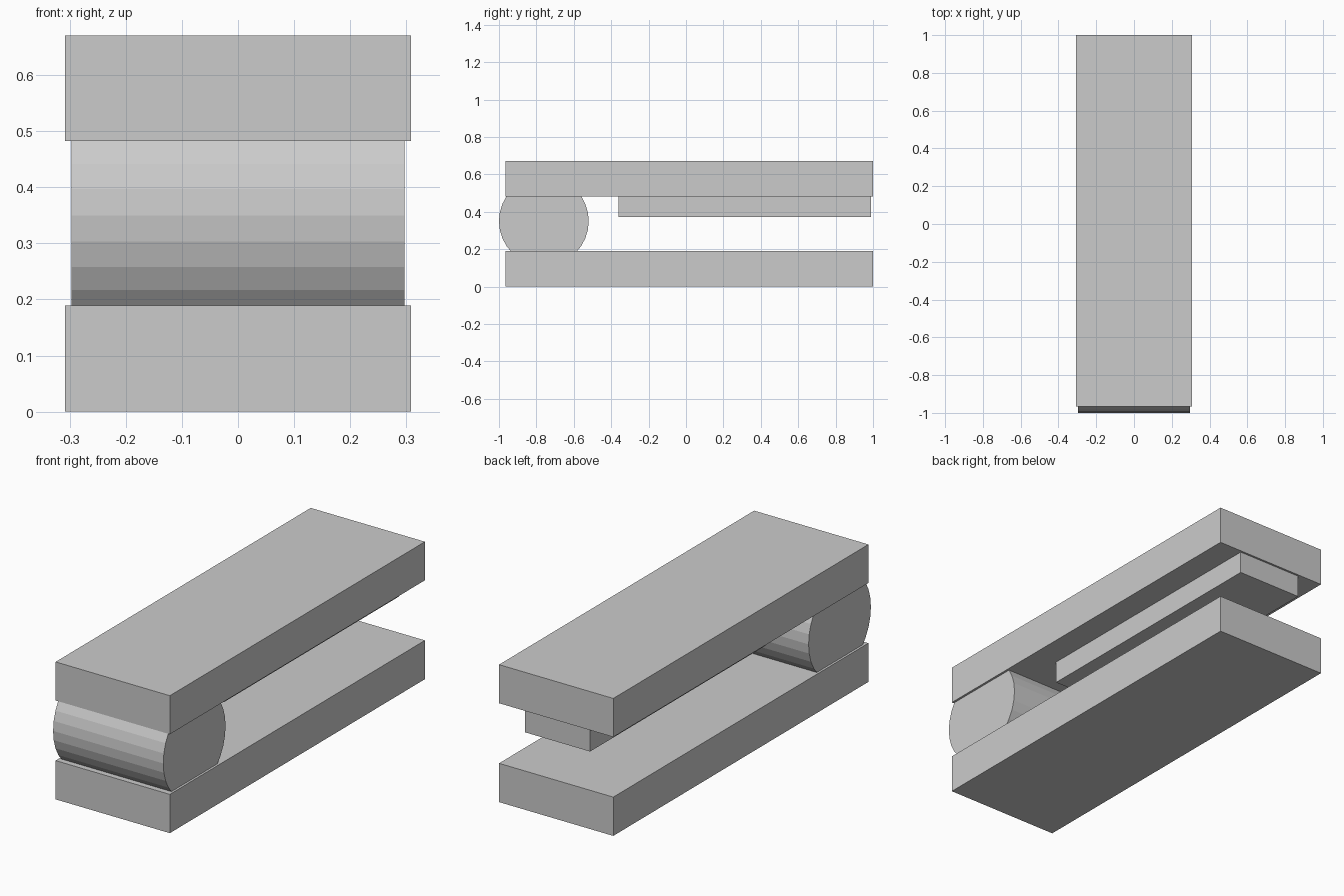
import bpy
import math

if "Cube" in bpy.data.objects:
    bpy.data.objects.remove(bpy.data.objects["Cube"])


def box(name, x, y, z):
    """Box from (min, max) ranges on each axis."""
    bpy.ops.mesh.primitive_cube_add(size=1, location=[sum(r) / 2 for r in (x, y, z)])
    ob = bpy.context.object
    ob.name = name
    ob.scale = [r[1] - r[0] for r in (x, y, z)]
    bpy.ops.object.transform_apply(location=False, rotation=False, scale=True)
    return ob


# Matching lower and upper plates
for name, z in (("lower_plate", (0, 0.189)), ("upper_plate", (0.482, 0.67))):
    box(name, (-0.308, 0.308), (-0.965, 1.0), z)

# Narrow bar under the upper plate
box("under_bar", (-0.176, 0.176), (-0.36, 0.99), (0.372, 0.482))

# Faceted hinge roller sunk into both plates
bpy.ops.mesh.primitive_cylinder_add(vertices=32, radius=0.24, depth=0.594,
                                    location=(0, -0.76, 0.35),
                                    rotation=(0, math.pi / 2, 0))
bpy.context.object.name = "hinge_roller"
